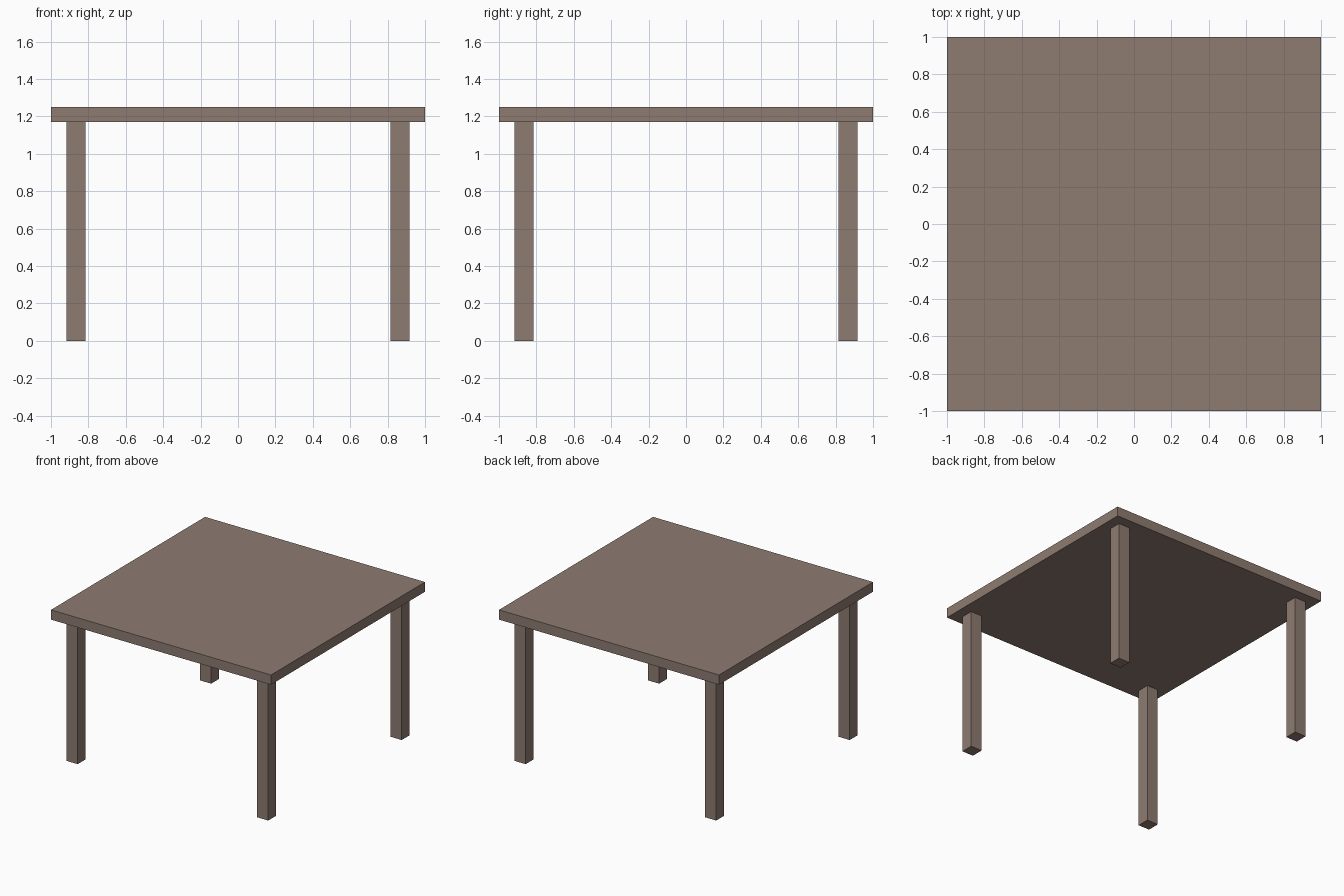
import bpy

if "Cube" in bpy.data.objects:
    bpy.data.objects.remove(bpy.data.objects["Cube"])

TOP_Z, UNDER_Z = 1.25, 1.17      # table top and underside heights
LEG_POS, LEG_W = 0.866, 0.102    # leg centre offset and width

wood = bpy.data.materials.new("brown_wood")
wood.diffuse_color = (0.27, 0.20, 0.165, 1.0)
wood.use_nodes = True
wood.node_tree.nodes["Principled BSDF"].inputs["Base Color"].default_value = wood.diffuse_color


def box(name, x, y, z0, z1, width):
    """Square block with the given footprint, spanning z0 to z1."""
    bpy.ops.mesh.primitive_cube_add(size=1, location=(x, y, (z0 + z1) / 2))
    obj = bpy.context.object
    obj.name = name
    obj.scale = (width, width, z1 - z0)
    bpy.ops.object.transform_apply(location=False, rotation=False, scale=True)
    obj.data.materials.append(wood)
    return obj


# Square table top
box("table_top", 0, 0, UNDER_Z, TOP_Z, 2.0)

# Four square legs, one near each corner
for side_y, sy in (("front", -1), ("back", 1)):
    for side_x, sx in (("left", -1), ("right", 1)):
        box(f"{side_y}_{side_x}_leg", sx * LEG_POS, sy * LEG_POS, 0, UNDER_Z, LEG_W)
